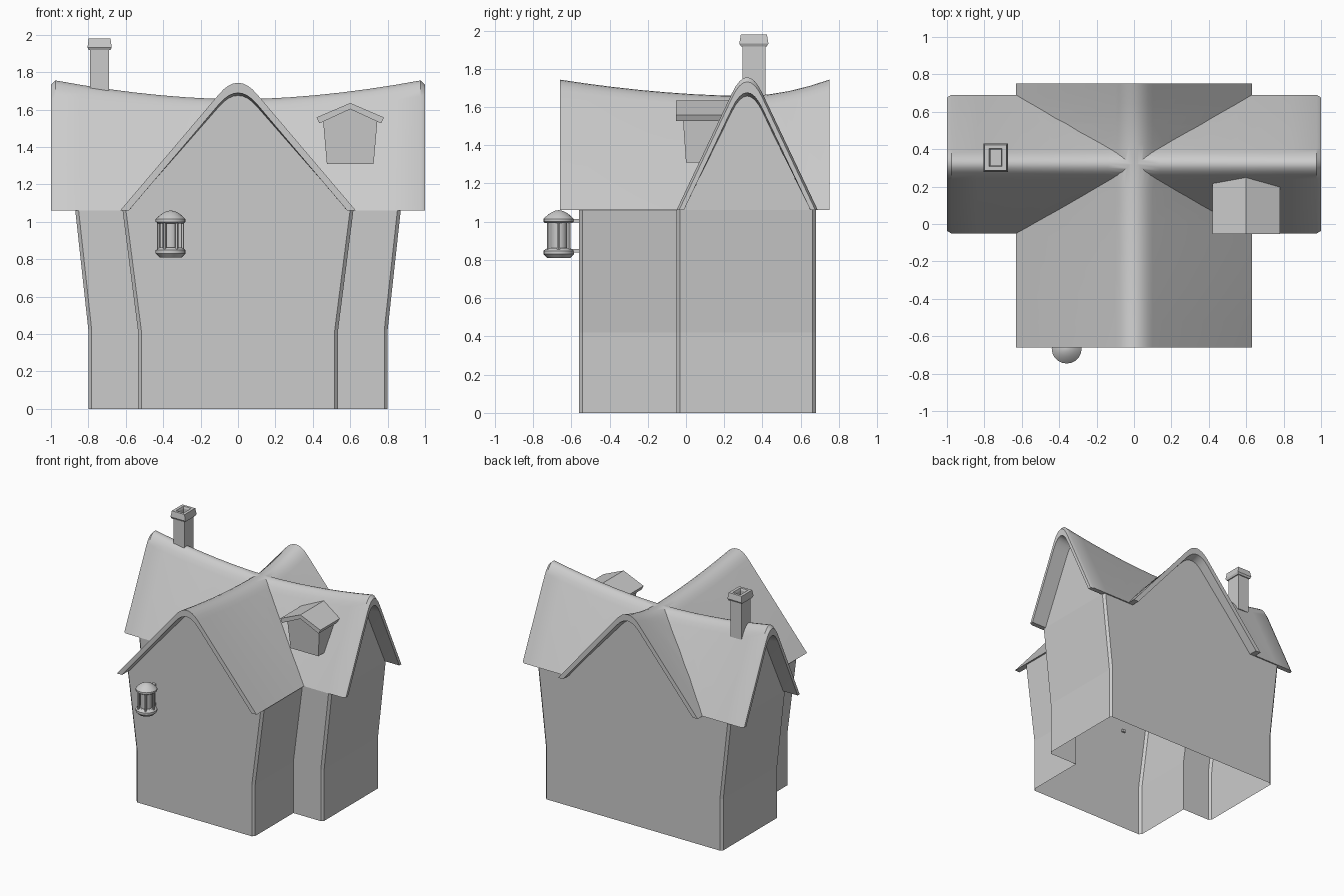
import bpy, bmesh, math

if "Cube" in bpy.data.objects:
    bpy.data.objects.remove(bpy.data.objects["Cube"])

EAVE, THICK, CY = 1.06, 0.035, 0.32


def make(name, verts, faces, fix=True, smooth=False):
    me = bpy.data.meshes.new(name)
    me.from_pydata(verts, [], faces)
    bm = bmesh.new()
    bm.from_mesh(me)
    if fix:
        bmesh.ops.recalc_face_normals(bm, faces=bm.faces)
    bm.to_mesh(me)
    bm.free()
    ob = bpy.data.objects.new(name, me)
    bpy.context.collection.objects.link(ob)
    if smooth:
        activate(ob)
        bpy.ops.object.shade_smooth_by_angle(angle=math.radians(30))
    return ob


def activate(ob):
    bpy.ops.object.select_all(action='DESELECT')
    ob.select_set(True)
    bpy.context.view_layer.objects.active = ob


def loft(name, rings, smooth=False):
    """Closed solid through equal-length rings."""
    n = len(rings[0])
    verts = [p for r in rings for p in r]
    faces = [(i * n + j, i * n + (j + 1) % n, (i + 1) * n + (j + 1) % n, (i + 1) * n + j)
             for i in range(len(rings) - 1) for j in range(n)]
    faces += [tuple(range(n)), tuple(range(len(verts) - n, len(verts)))]
    return make(name, verts, faces, smooth=smooth)


# ---- roof profile: straight slopes, rounded ridge ----
def profile(half, apex, r, t=0.0, drop=0.0):
    k = r / (2 * half)
    zp = (apex - EAVE * k) / (1 - k)
    s = (zp - EAVE) / half
    dv = t * math.sqrt(1 + s * s)
    h, zp = half - dv / s, zp - dv
    arc = []
    for i in range(9):
        a = i / 8
        arc.append((-r + 2 * r * a, (zp - s * r) * ((1 - a) ** 2 + a * a) + 2 * a * (1 - a) * zp))
    pts = [(-h, EAVE)] + arc + [(h, EAVE)]
    if drop:
        pts = [(-h, EAVE - drop)] + pts + [(h, EAVE - drop)]
    return pts


def main_apex(x):
    return 1.655 + 0.105 * min(abs(x), 1) ** 1.8


def cross_apex(y):
    d = y - CY
    return 1.658 + 0.085 * min(abs(d) / (0.98 if d < 0 else 0.43), 1) ** 1.8


def main_ring(x, t=0.0, drop=0.0):
    return [(x, CY + u, z) for u, z in profile(0.37, main_apex(x), 0.08, t, drop)]


def cross_ring(y, t=0.0, drop=0.0):
    return [(u, y, z) for u, z in profile(0.63, cross_apex(y), 0.10, t, drop)]


xs = [-0.977 + 1.954 * i / 14 for i in range(15)]
ys = [-0.66 + 0.98 * i / 7 for i in range(8)] + [CY + 0.43 * i / 4 for i in range(1, 5)]

# ---- cross-shaped roof: outer solids joined, inner solids cut away ----
roof = loft("roof", [main_ring(-1, 0.012)] + [main_ring(x) for x in xs] + [main_ring(1, 0.012)])
helpers = [
    ('UNION', loft("cross_roof_solid", [cross_ring(y) for y in ys])),
    ('DIFFERENCE', loft("main_hollow", [main_ring(x, THICK, 0.3) for x in [-1.1] + xs + [1.1]])),
    ('DIFFERENCE', loft("cross_hollow", [cross_ring(y, THICK, 0.3) for y in [-0.8] + ys + [0.9]])),
]
activate(roof)
for op, h in helpers:
    h.hide_render = True
    m = roof.modifiers.new("cut", 'BOOLEAN')
    m.operation, m.object, m.solver = op, h, 'EXACT'
    bpy.ops.object.modifier_apply(modifier=m.name)
for op, h in helpers:
    bpy.data.objects.remove(h)
bpy.ops.object.shade_smooth_by_angle(angle=math.radians(30))


# ---- walls: open-bottomed T-shaped shell, flaring towards the eaves ----
def plan(w, W, z, c=0.018):
    half = [(w - c, -0.56), (w, -0.56 + c), (w, -0.05), (W - c, -0.05), (W, -0.05 + c),
            (W, 0.68 - c), (W - c, 0.68)]
    return [(x, y, z) for x, y in half] + [(-x, y, z) for x, y in reversed(half)]


levels = [plan(0.535, 0.80, 0), plan(0.535, 0.80, 0.42), plan(0.617, 0.87, EAVE)]
n = len(levels[0])
verts = [p for r in levels for p in r]
faces = [(i * n + j, i * n + (j + 1) % n, (i + 1) * n + (j + 1) % n, (i + 1) * n + j)
         for i in range(2) for j in range(n)]
make("walls", verts, faces, fix=False)

# ---- gable walls under the four roof ends ----
for name, y, flip in (("front_gable", -0.56, True), ("back_gable", 0.68, False)):
    ring = cross_ring(y, THICK / 2)
    make(name, ring[::-1] if flip else ring, [tuple(range(len(ring)))], fix=False)
for name, x in (("left_gable", -0.87), ("right_gable", 0.87)):
    ring = main_ring(x, THICK / 2)
    make(name, ring if x < 0 else ring[::-1], [tuple(range(len(ring)))], fix=False)


# ---- dormer ----
def roof_y(z):
    return -0.035 + (z - EAVE) / 1.93


DX = 0.6
front = [(-0.125, 1.31), (0.125, 1.31), (0.145, 1.54), (0, 1.615), (-0.145, 1.54)]
loft("dormer_walls", [[(DX + u, 0.0 - 0.07 * (z - 1.31), z) for u, z in front],
                      [(DX + u, roof_y(z), z) for u, z in front]])
chevron = [(-0.18, 1.558), (0, 1.635), (0.18, 1.558), (0.165, 1.526), (0, 1.602), (-0.165, 1.526)]
loft("dormer_roof", [[(DX + u, -0.053, z) for u, z in chevron],
                     [(DX + u, roof_y(z), z) for u, z in chevron]])


# ---- chimney with flared cap and flue ----
def rect(cx, cy, a, b, z):
    return [(cx + sx * a, cy + sy * b, z) for sx, sy in ((-1, -1), (1, -1), (1, 1), (-1, 1))]


loft("chimney", [rect(-0.74, 0.355, a, b, z) for a, b, z in (
    (0.05, 0.06, 1.62), (0.05, 0.06, 1.917), (0.058, 0.068, 1.917), (0.065, 0.076, 1.932),
    (0.058, 0.068, 1.98), (0.034, 0.048, 1.98), (0.028, 0.042, 1.965), (0.028, 0.042, 1.88))])

# ---- lantern ----
LX, LY = -0.36, -0.666


def lathe(name, prof, cx=LX, cy=LY, seg=20):
    return loft(name, [[(cx + r * math.cos(2 * math.pi * i / seg), cy + r * math.sin(2 * math.pi * i / seg), z)
                        for i in range(seg)] for r, z in prof], smooth=True)


lathe("lantern_base", [(0.06, 0.81), (0.08, 0.83), (0.08, 0.848), (0.06, 0.862)])
lathe("lantern_glass", [(0.043, 0.85), (0.043, 1.0)])
lathe("lantern_cap", [(0.07, 0.992), (0.08, 1.0), (0.08, 1.014), (0.068, 1.026), (0.045, 1.045),
                      (0.02, 1.057), (0.004, 1.06)])
for i in range(6):
    a = math.pi / 3 * i
    lathe("lantern_post", [(0.009, 0.855), (0.009, 1.0)], LX + 0.063 * math.cos(a), LY + 0.063 * math.sin(a), 6)
for z in (0.848, 1.005):
    loft("lantern_bracket", [rect(LX, -0.58, 0.014, 0.036, z - 0.01), rect(LX, -0.58, 0.014, 0.036, z + 0.01)])
